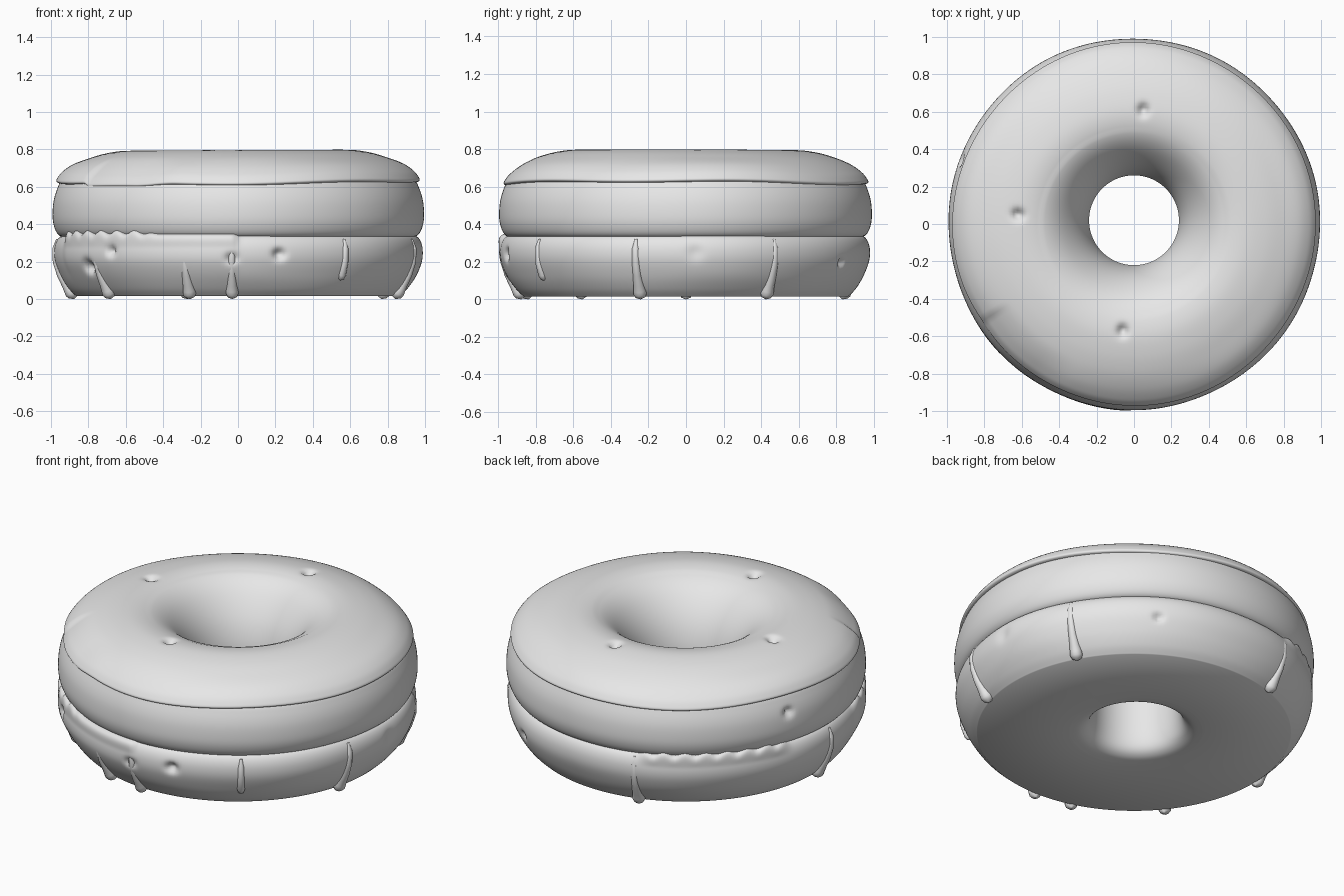
import bpy, bmesh, math
from mathutils import Vector

if "Cube" in bpy.data.objects:
    bpy.data.objects.remove(bpy.data.objects["Cube"])

mat = bpy.data.materials.new("plain grey")
mat.use_nodes = True
GREY = (0.8, 0.8, 0.8, 1)
mat.diffuse_color = GREY
mat.node_tree.nodes["Principled BSDF"].inputs["Base Color"].default_value = GREY

SEG, SUB = 320, 6


def step(a, b, x):
    """Smooth ramp from 0 at a to 1 at b."""
    t = max(0.0, min(1.0, (x - a) / (b - a)))
    return t * t * (3 - 2 * t)


def spline(pts):
    """Catmull-Rom curve through (radius, height) points."""
    p = [Vector(q) for q in pts]
    p = [p[0]] + p + [p[-1]]
    out = []
    for a, b, c, d in zip(p, p[1:], p[2:], p[3:]):
        for i in range(SUB):
            t = i / SUB
            out.append(0.5 * (2 * b + (c - a) * t + (2 * a - 5 * b + 4 * c - d) * t ** 2
                              + (3 * b - a - 3 * c + d) * t ** 3))
    return out + [p[-1]]


def finish(obj, angle):
    obj.data.materials.append(mat)
    bpy.ops.object.select_all(action="DESELECT")
    obj.select_set(True)
    bpy.context.view_layer.objects.active = obj
    bpy.ops.object.shade_smooth_by_angle(angle=math.radians(angle))


def lathe(name, profile, warp, pits=(), angle=50):
    """Spin a profile, varying it by angle and pressing in small pits."""
    bm = bmesh.new()
    rings = []
    for i in range(SEG):
        az = 360 * i / SEG
        ring = []
        for r0, z0 in profile:
            r, z = warp(r0, z0, az)
            a = math.radians(az)
            shift = 0.02 * (1 - step(0.3, 0.6, r))
            p = Vector((r * math.cos(a), r * math.sin(a) + shift, z))
            for centre, inward, depth, width in pits:
                d = (p - Vector(centre)).length
                if d < 3 * width:
                    p += Vector(inward).normalized() * depth * math.exp(-(d / width) ** 2)
            ring.append(bm.verts.new(p))
        rings.append(ring)
    for i in range(SEG):
        a, b = rings[i], rings[(i + 1) % SEG]
        for j in range(len(profile) - 1):
            bm.faces.new((a[j], b[j], b[j + 1], a[j + 1]))
    bmesh.ops.recalc_face_normals(bm, faces=bm.faces)
    mesh = bpy.data.meshes.new(name)
    bm.to_mesh(mesh)
    bm.free()
    obj = bpy.data.objects.new(name, mesh)
    bpy.context.collection.objects.link(obj)
    finish(obj, angle)


def side_pit(az, r, z, depth, width):
    a = math.radians(az)
    c, s = math.cos(a), math.sin(a)
    return ((r * c, r * s, z), (-c, -s, 0), depth, width)


def wobble(az):
    a = math.radians(az)
    return 0.004 * math.sin(3 * a + 1) + 0.003 * math.sin(7 * a)


# Lower ring, with a raised patch and a scalloped upper lip
def lower_warp(r, z, az):
    if r < 0.8 and z < 0.2 or r < 0.5:
        return r, z
    front = step(196, 202, az) * (1 - step(268.5, 270.5, az))
    back = step(108, 114, az) * (1 - step(155, 163, az))
    wave = 0.5 + 0.5 * math.cos(math.radians(az * 52))
    wave *= 1 - step(236, 245, az)
    lip = step(0.27, 0.335, z)
    patch = step(0.08, 0.22, z)
    r += front * (0.008 * patch + 0.018 * lip) + back * 0.018 * lip
    z += lip * (0.007 * front + (front + back) * 0.024 * wave)
    return r + wobble(az) * step(0.02, 0.15, z), z


hole_and_base = spline([(0.24, 0.34), (0.242, 0.2), (0.25, 0.11), (0.27, 0.055),
                        (0.31, 0.025), (0.37, 0.015)])
lower_side = spline([(0.865, 0.015), (0.905, 0.055), (0.948, 0.12), (0.98, 0.2),
                     (0.985, 0.265), (0.97, 0.315), (0.94, 0.34), (0.88, 0.345)])
lathe("lower_ring", hole_and_base + lower_side, lower_warp,
      [side_pit(215, 0.975, 0.175, 0.05, 0.034), side_pit(227, 0.985, 0.255, 0.04, 0.025),
       side_pit(268, 0.985, 0.22, 0.04, 0.025), side_pit(283, 0.985, 0.24, 0.04, 0.028),
       side_pit(58, 0.98, 0.195, 0.03, 0.022), side_pit(3, 0.985, 0.25, 0.012, 0.04)])

# Upper ring
lathe("upper_ring", spline([(0.88, 0.325), (0.93, 0.328), (0.963, 0.345), (0.984, 0.385),
                            (0.993, 0.44), (0.988, 0.52), (0.968, 0.59), (0.94, 0.64),
                            (0.88, 0.66)]),
      lambda r, z, az: (r + 0.5 * wobble(az), z),
      [side_pit(160, 0.985, 0.53, 0.03, 0.025)])


# Icing over the top and down into the hole, with an uneven lower edge
def icing_warp(r, z, az):
    a = math.radians(az)
    edge = step(0.78, 0.94, r)
    dz = 0.007 * math.sin(2 * a + 2) + 0.005 * math.sin(5 * a)
    dz -= 0.018 * step(211, 214, az) * (1 - step(235, 250, az))
    dr = 0.005 * math.sin(4 * a + 1) - 0.01 * math.exp(-((az - 212) / 8) ** 2)
    return r + 0.6 * dr * edge, z + dz * edge + 0.003 * math.sin(a + 2) * (r > 0.5)


lip = spline([(0.92, 0.615), (0.955, 0.617), (0.969, 0.627), (0.962, 0.645), (0.935, 0.678),
              (0.88, 0.718), (0.8, 0.753), (0.7, 0.782), (0.59, 0.795), (0.49, 0.778),
              (0.41, 0.732), (0.34, 0.655), (0.285, 0.56), (0.252, 0.455), (0.24, 0.34)])
down = (0, 0, -1)
lathe("icing", lip, icing_warp,
      [((-0.62, 0.05, 0.79), down, 0.04, 0.028), ((0.05, 0.61, 0.79), down, 0.04, 0.028),
       ((-0.06, -0.57, 0.79), down, 0.04, 0.028)], angle=70)


# Drips running down the lower side: angle, lowest height, thickness
def drip(az, end, size):
    a = math.radians(az)
    path = [(0.965, 0.32, 0.2), (0.973, 0.27, 0.55), (0.969, 0.2, 0.6), (0.945, 0.13, 0.65),
            (0.915, 0.08, 0.8), (0.897, 0.05, 0.95), (0.887, 0.03, 1), (0.88, 0.012, 0.75),
            (0.877, 0.0, 0.05)]
    if end > 0.05:
        path = path[:4] + [(0.935, end + 0.01, 0.5), (0.93, end, 0.05)]
    curve = bpy.data.curves.new("drip_path", "CURVE")
    curve.dimensions = "3D"
    curve.bevel_depth = size
    curve.bevel_resolution = 4
    curve.use_fill_caps = True
    line = curve.splines.new("POLY")
    line.points.add(len(path) - 1)
    for pt, (r, z, rad) in zip(line.points, path):
        pt.co = (r * math.cos(a), r * math.sin(a), z, 1)
        pt.radius = rad
    obj = bpy.data.objects.new("drip", curve)
    bpy.context.collection.objects.link(obj)
    bpy.ops.object.select_all(action="DESELECT")
    obj.select_set(True)
    bpy.context.view_layer.objects.active = obj
    bpy.ops.object.convert(target="MESH")
    finish(bpy.context.object, 70)


for az, end, size in [(180, 0, 0.036), (219, 0, 0.036), (253, 0, 0.036), (268, 0, 0.034),
                      (-16, 0, 0.036), (29, 0, 0.036), (108, 0, 0.036), (306, 0.1, 0.034)]:
    drip(az, end, size)
